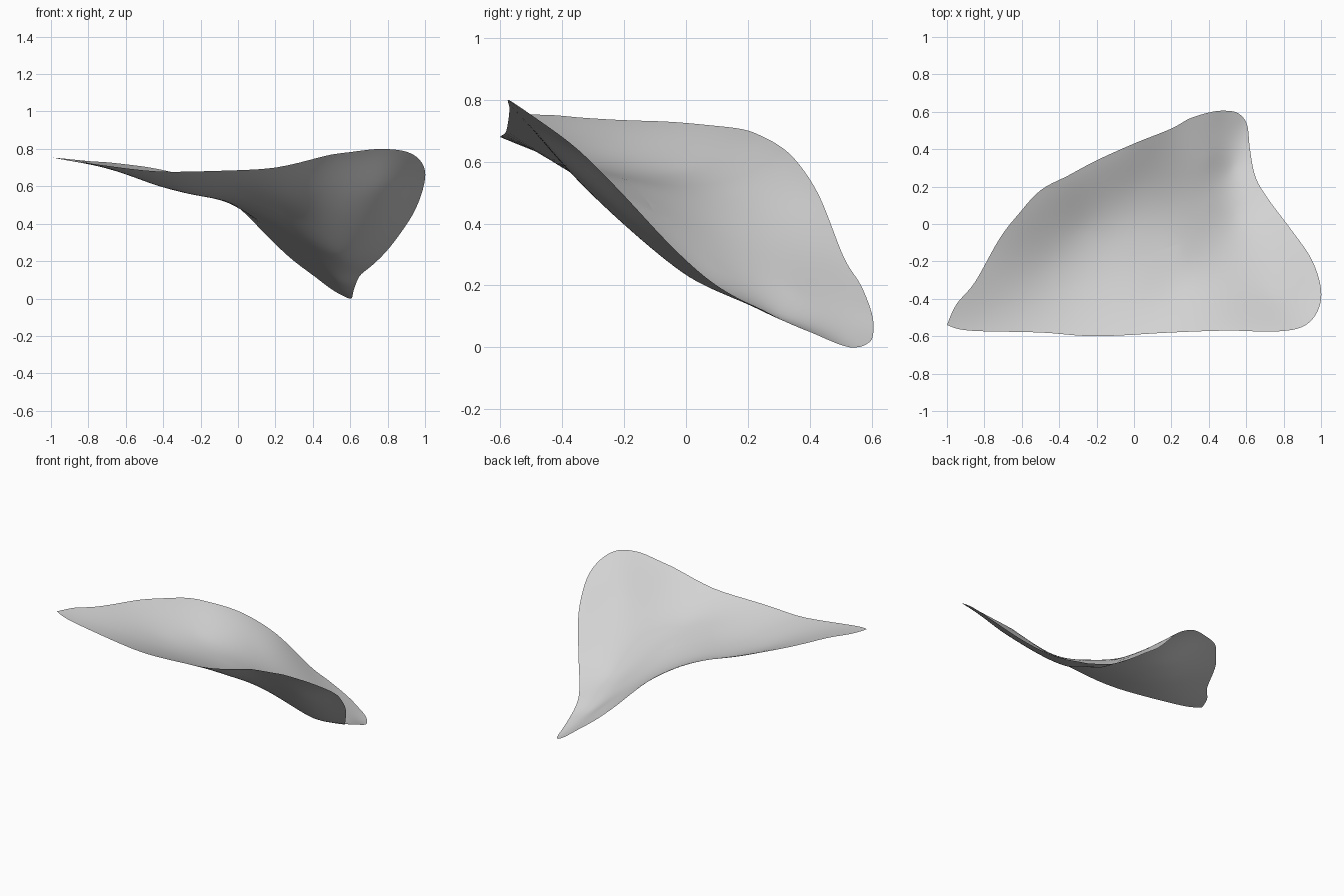
import bpy
import bmesh
import math
from mathutils import Vector

default_cube = bpy.data.objects.get("Cube")
if default_cube:
    bpy.data.objects.remove(default_cube, do_unlink=True)

# Rim of the curved sheet: back edge left to right, then right and front edges
RIM = [
    (-1, -.54, .755), (-.95, -.43, .75), (-.85, -.31, .74), (-.72, -.08, .73),
    (-.62, .05, .72), (-.5, .18, .705), (-.35, .26, .675), (-.2, .34, .62),
    (0, .43, .49), (.2, .51, .29), (.3, .565, .2), (.42, .6, .11),
    (.5, .605, .05), (.56, .59, .015), (.605, .53, 0), (.62, .4, .05),
    (.65, .25, .12), (.72, .13, .18), (.84, -.03, .31), (.95, -.19, .48),
    (1, -.35, .64), (.98, -.47, .73), (.9, -.55, .785), (.75, -.575, .8),
    (.5, -.57, .77), (.2, -.58, .7), (-.2, -.6, .68), (-.5, -.58, .685),
    (-.88, -.57, .735),
]

# Heights inside the sheet: the hollow and the fold running to the back tip
INSIDE = [
    (-.6, -.25, .665), (-.45, -.2, .61), (-.3, -.3, .585), (-.28, -.02, .57),
    (0, -.35, .58), (0, -.1, .515), (0, .2, .485), (.2, -.38, .57),
    (.2, .1, .38), (.4, -.38, .57), (.4, .1, .26), (.4, .35, .18),
    (.5, -.18, .39), (.55, .02, .225), (.53, .3, .1), (.75, -.4, .6),
    (.75, -.18, .4), (.25, -.15, .46),
]
CENTRE = Vector((.25, -.1))
RINGS = 24
STEPS = 5


def kernel(a, b):
    """Thin plate bending kernel between two points in plan."""
    d = math.hypot(a[0] - b[0], a[1] - b[1])
    return d * d * math.log(d) if d > 0 else 0


def solve(rows):
    """Solve an augmented linear system by elimination with pivoting."""
    n = len(rows)
    for i in range(n):
        pivot = max(range(i, n), key=lambda r: abs(rows[r][i]))
        rows[i], rows[pivot] = rows[pivot], rows[i]
        for r in range(n):
            if r != i:
                f = rows[r][i] / rows[i][i]
                rows[r] = [p - f * q for p, q in zip(rows[r], rows[i])]
    return [rows[i][n] / rows[i][i] for i in range(n)]


def plate_surface(points):
    """Return a smooth height function passing through all the points."""
    plane = [(1, p[0], p[1]) for p in points]
    rows = [[kernel(p, q) for q in points] + list(basis) + [p[2]]
            for p, basis in zip(points, plane)]
    for k in range(3):
        rows.append([basis[k] for basis in plane] + [0] * 4)
    weights = solve(rows)
    n = len(points)

    def height(x, y):
        bend = sum(w * kernel((x, y), p) for w, p in zip(weights, points))
        return bend + weights[n] + weights[n + 1] * x + weights[n + 2] * y
    return height


def smooth_outline(points, steps):
    """Catmull-Rom spline in plan, closed with a sharp corner at the start."""
    outline = []
    n = len(points)
    for i in range(n):
        a, b, c, d = (Vector(points[min(max(i + k, 0), n) % n][:2])
                      for k in (-1, 0, 1, 2))
        for s in range(steps):
            t = s / steps
            outline.append(b + (c - a) * t / 2
                           + (a - b * 2.5 + c * 2 - d / 2) * t * t
                           + (b * 3 - c * 3 + d - a) * t ** 3 / 2)
    return outline


# Sheet built as rings that shrink from the rim to the centre
height = plate_surface(RIM + INSIDE)
outline = smooth_outline(RIM, STEPS)
bm = bmesh.new()


def add_vert(p):
    return bm.verts.new((p.x, p.y, max(0, height(p.x, p.y))))


rings = [[add_vert(CENTRE.lerp(p, k / RINGS)) for p in outline]
         for k in range(RINGS, 0, -1)]
middle = add_vert(CENTRE)
count = len(outline)
for i in range(count):
    j = (i + 1) % count
    for outer, inner in zip(rings, rings[1:]):
        bm.faces.new((outer[i], inner[i], inner[j], outer[j]))
    bm.faces.new((rings[-1][i], middle, rings[-1][j]))
bmesh.ops.recalc_face_normals(bm, faces=bm.faces)
if sum(f.normal.z for f in bm.faces) < 0:
    bmesh.ops.reverse_faces(bm, faces=bm.faces)
for face in bm.faces:
    face.smooth = True

mesh = bpy.data.meshes.new("curved_sheet")
bm.to_mesh(mesh)
bm.free()
sheet = bpy.data.objects.new("curved_sheet", mesh)
bpy.context.collection.objects.link(sheet)

# Plain light grey finish
grey = bpy.data.materials.new("light_grey")
grey.use_nodes = True
colour = (.65, .65, .65, 1)
grey.diffuse_color = colour
grey.node_tree.nodes["Principled BSDF"].inputs["Base Color"].default_value = colour
mesh.materials.append(grey)
